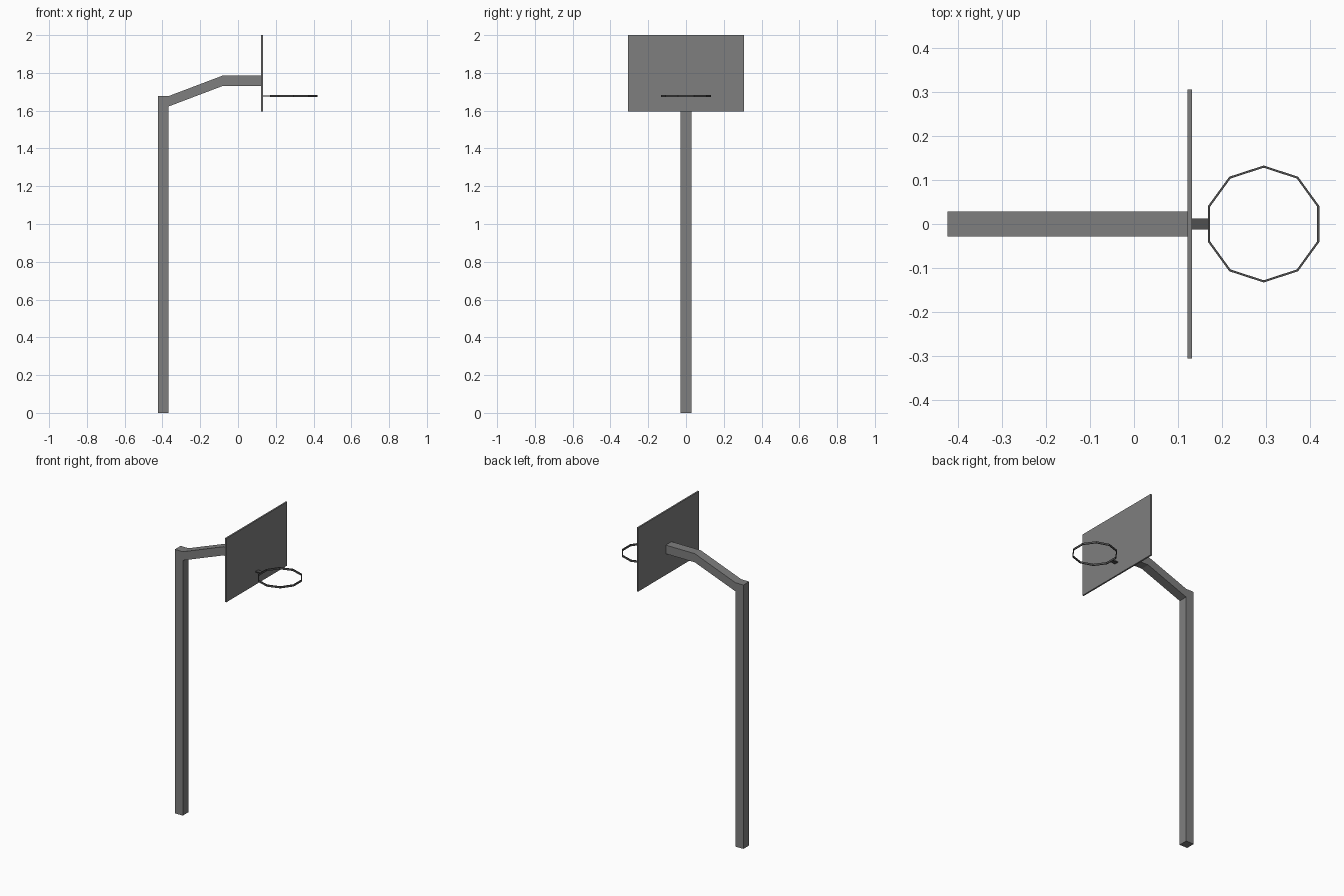
import bpy, bmesh, math

if "Cube" in bpy.data.objects:
    bpy.data.objects.remove(bpy.data.objects["Cube"])


def material(name, value):
    m = bpy.data.materials.new(name)
    m.diffuse_color = (value, value, value, 1)
    m.use_nodes = True
    m.node_tree.nodes["Principled BSDF"].inputs["Base Color"].default_value = m.diffuse_color
    return m


grey = material("mid_grey", 0.21)
dark = material("dark_grey", 0.08)


def finish(name, bm, mat):
    bmesh.ops.recalc_face_normals(bm, faces=bm.faces[:])
    me = bpy.data.meshes.new(name)
    bm.to_mesh(me)
    bm.free()
    me.materials.append(mat)
    ob = bpy.data.objects.new(name, me)
    bpy.context.collection.objects.link(ob)
    return ob


def extrude_profile(name, pts, half_y, mat):
    """Extrude a side profile (x, z) symmetrically along y."""
    bm = bmesh.new()
    face = bm.faces.new([bm.verts.new((x, -half_y, z)) for x, z in pts])
    res = bmesh.ops.extrude_face_region(bm, geom=[face])
    for v in res["geom"]:
        if isinstance(v, bmesh.types.BMVert):
            v.co.y = half_y
    return finish(name, bm, mat)


def rect(x0, x1, z0, z1):
    return [(x0, z0), (x1, z0), (x1, z1), (x0, z1)]


# Square post with the bent arm that carries the board
extrude_profile("post_and_arm", [
    (-0.424, 0), (-0.368, 0), (-0.368, 1.622), (-0.083, 1.73), (0.124, 1.73),
    (0.124, 1.785), (-0.083, 1.785), (-0.368, 1.677), (-0.424, 1.677)],
    0.029, grey)

# Backboard
extrude_profile("backboard", rect(0.122, 0.132, 1.595, 2.0), 0.306, grey)

# Bracket between board and rim
extrude_profile("rim_bracket", rect(0.131, 0.170, 1.674, 1.680), 0.0125, dark)

# Ten-sided rim, a thin flat band
bm = bmesh.new()
N = 10
section = [(0.128, 1.672), (0.133, 1.672), (0.133, 1.684), (0.128, 1.684)]
rings = []
for i in range(N):
    a = math.radians(18 + 36 * i)
    rings.append([bm.verts.new((0.295 + r * math.cos(a), r * math.sin(a), z))
                  for r, z in section])
for i in range(N):
    a, b = rings[i], rings[(i + 1) % N]
    for j in range(4):
        k = (j + 1) % 4
        bm.faces.new((a[j], a[k], b[k], b[j]))
finish("rim", bm, dark)
